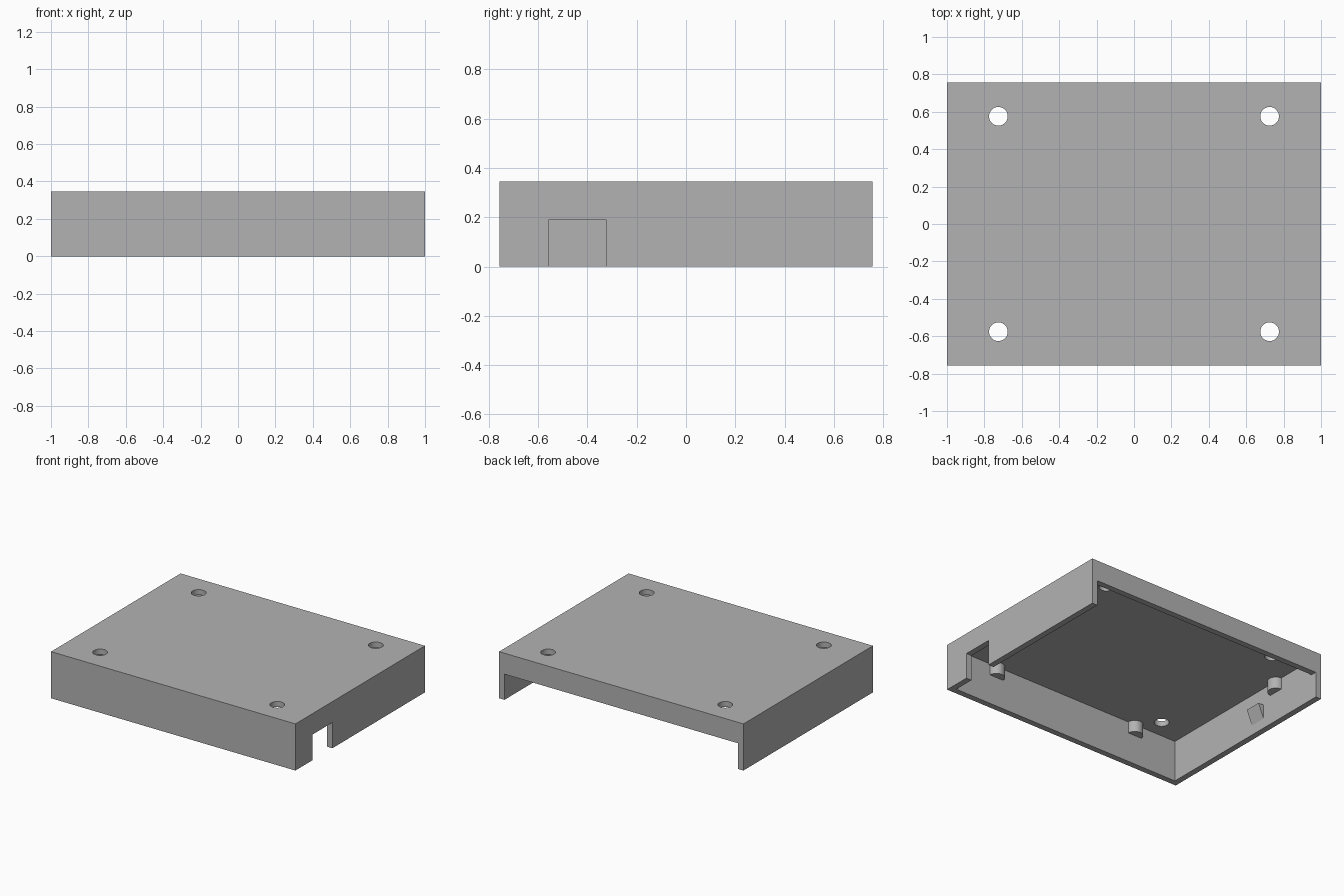
import bpy
import bmesh
import math
from mathutils import Matrix, Vector

cube = bpy.data.objects.get("Cube")
if cube:
    bpy.data.objects.remove(cube, do_unlink=True)

HALF_X, HALF_Y, HEIGHT = 1.0, 0.757, 0.345
WALL = 0.044
CEILING = HEIGHT - 0.04
OPENING_TOP = 0.19
IN_X, IN_Y = HALF_X - WALL, HALF_Y - WALL

grey = bpy.data.materials.new("plain_grey")
grey.use_nodes = True
grey.diffuse_color = (0.45, 0.45, 0.45, 1)
grey.node_tree.nodes["Principled BSDF"].inputs["Base Color"].default_value = grey.diffuse_color


def add_object(name, bm):
    bmesh.ops.recalc_face_normals(bm, faces=bm.faces[:])
    mesh = bpy.data.meshes.new(name)
    bm.to_mesh(mesh)
    bm.free()
    mesh.materials.append(grey)
    obj = bpy.data.objects.new(name, mesh)
    bpy.context.collection.objects.link(obj)
    return obj


def box(name, low, high):
    low, high = Vector(low), Vector(high)
    bm = bmesh.new()
    bmesh.ops.create_cube(bm, size=1)
    bmesh.ops.scale(bm, vec=high - low, verts=bm.verts)
    bmesh.ops.translate(bm, vec=(low + high) / 2, verts=bm.verts)
    return add_object(name, bm)


def cylinder(name, x, y, radius, bottom, top):
    bm = bmesh.new()
    bmesh.ops.create_cone(bm, cap_ends=True, segments=32, radius1=radius, radius2=radius,
                          depth=top - bottom,
                          matrix=Matrix.Translation((x, y, (bottom + top) / 2)))
    return add_object(name, bm)


def prism(name, outline, direction):
    """Extrude a closed outline along a direction."""
    bm = bmesh.new()
    face = bm.faces.new([bm.verts.new(p) for p in outline])
    result = bmesh.ops.extrude_face_region(bm, geom=[face], use_keep_orig=True)
    moved = [v for v in result["geom"] if isinstance(v, bmesh.types.BMVert)]
    bmesh.ops.translate(bm, vec=direction, verts=moved)
    return add_object(name, bm)


def cut(target, cutter):
    cutter.hide_render = True
    mod = target.modifiers.new("cut", 'BOOLEAN')
    mod.operation, mod.solver, mod.object = 'DIFFERENCE', 'EXACT', cutter
    bpy.context.view_layer.objects.active = target
    bpy.ops.object.modifier_apply(modifier=mod.name)
    bpy.data.objects.remove(cutter, do_unlink=True)


def smooth(obj):
    bpy.ops.object.select_all(action='DESELECT')
    obj.select_set(True)
    bpy.context.view_layer.objects.active = obj
    bpy.ops.object.shade_smooth_by_angle(angle=math.radians(30))


# Hollow lid, open underneath
lid = box("lid_shell", (-HALF_X, -HALF_Y, 0), (HALF_X, HALF_Y, HEIGHT))
cut(lid, box("cavity_cutter", (-IN_X, -IN_Y, -0.1), (IN_X, IN_Y, CEILING)))

# Wide opening in the back wall and cable notch in one side wall
cut(lid, box("back_cutter", (-IN_X, IN_Y - 0.05, -0.1), (IN_X, HALF_Y + 0.1, OPENING_TOP)))
cut(lid, box("notch_cutter", (IN_X - 0.05, -0.555, -0.1), (HALF_X + 0.1, -0.325, OPENING_TOP)))

# Screw holes through the top
for sx in (-1, 1):
    for sy in (-1, 1):
        cut(lid, cylinder("hole_cutter", sx * 0.725, sy * 0.576, 0.05, 0.2, 0.5))
smooth(lid)


# Half-round stops hanging from the ceiling against the walls
def wall_stop(name, x, y, inward):
    radius, bottom = 0.057, 0.22
    start = math.atan2(inward[1], inward[0]) - math.pi / 2
    angles = [start + math.pi * i / 16 for i in range(17)]
    outline = [(x + radius * math.cos(a), y + radius * math.sin(a), bottom) for a in angles]
    smooth(prism(name, outline, (0, 0, CEILING - bottom)))


for side, s in (("left", 1), ("right", -1)):
    wall_stop("front_stop_" + side, s * 0.605, -IN_Y, (0, 1))
    wall_stop("side_stop_" + side, s * IN_X, 0.34, (-s, 0))

    # Wedge-shaped snap clip on the side wall
    wedge = [(s * IN_X, 0.09, 0.072), (s * IN_X, 0.09, 0.178),
             (s * (IN_X - 0.044), 0.09, 0.178)]
    prism("snap_clip_" + side, wedge, (0, 0.122, 0))
